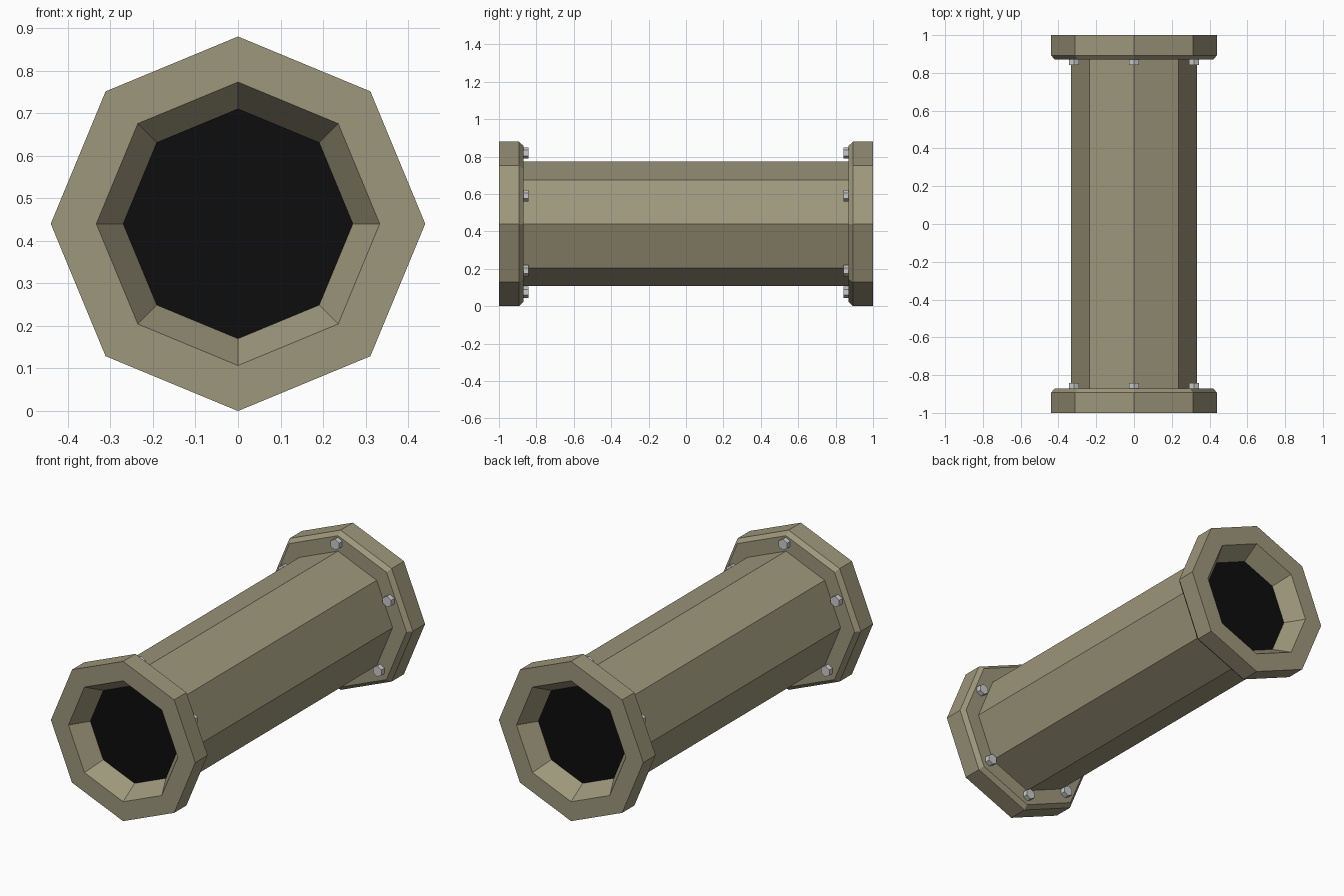
import bpy, bmesh, math
from mathutils import Matrix

if "Cube" in bpy.data.objects:
    bpy.data.objects.remove(bpy.data.objects["Cube"])

CZ = 0.44  # height of the pipe axis
SIDES = 8


def material(name, rgb):
    m = bpy.data.materials.new(name)
    m.diffuse_color = (*rgb, 1)
    m.use_nodes = True
    m.node_tree.nodes["Principled BSDF"].inputs["Base Color"].default_value = m.diffuse_color
    return m


OLIVE = material("olive_paint", (0.34, 0.31, 0.20))
BLACK = material("dark_inside", (0.004, 0.004, 0.004))


def finish(name, bm, mat=None, recalc=True):
    if recalc:
        bmesh.ops.recalc_face_normals(bm, faces=bm.faces)
    me = bpy.data.meshes.new(name)
    bm.to_mesh(me)
    bm.free()
    ob = bpy.data.objects.new(name, me)
    bpy.context.collection.objects.link(ob)
    if mat:
        me.materials.append(mat)
    return ob


def lathe(name, profile, mat, closed=False):
    """Octagonal sweep of (radius, y) points around the pipe axis, outside faces out."""
    bm = bmesh.new()
    rings = []
    for r, y in profile:
        rings.append([bm.verts.new((r * math.cos(a), y, CZ + r * math.sin(a)))
                      for a in (i * math.tau / SIDES for i in range(SIDES))])
    pairs = list(zip(rings, rings[1:]))
    if closed:
        pairs.append((rings[-1], rings[0]))
    for a, b in pairs:
        for i in range(SIDES):
            j = (i + 1) % SIDES
            bm.faces.new((a[i], b[i], b[j], a[j]))
    return finish(name, bm, mat, recalc=closed)


# Long octagonal pipe body
body = lathe("pipe_body", [(0.333, 0.87), (0.333, -0.87)], OLIVE)
body.data.flip_normals()
if body.data.polygons[0].normal.x < 0:
    body.data.flip_normals()

# Bolt centres around the flange (x, z offset from axis)
BOLTS = [(0, 0.379), (0, -0.365)]
for s in (-1, 1):
    BOLTS += [(s * 0.318, 0.15), (s * 0.258, -0.25)]

for end, s in (("front", -1), ("back", 1)):
    # Flange collar with tapered mouth and chamfered inner rim
    lathe(end + "_flange",
          [(0.27, s * 0.9), (0.333, s * 1.0), (0.44, s * 1.0), (0.44, s * 0.893),
           (0.418, s * 0.87), (0.333, s * 0.87), (0.27, s * 0.87)], OLIVE, closed=True)

    # Black disc that closes the mouth
    bm = bmesh.new()
    ring = [bm.verts.new((0.272 * math.cos(i * math.tau / SIDES), s * 0.9,
                          CZ + 0.272 * math.sin(i * math.tau / SIDES)))
            for i in range(SIDES)]
    bm.faces.new(ring if s < 0 else ring[::-1])
    finish(end + "_dark_opening", bm, BLACK, recalc=False)

    # Bolt heads on the inner side of the flange
    bm = bmesh.new()
    for x, z in BOLTS:
        bmesh.ops.create_cone(
            bm, cap_ends=True, segments=6, radius1=0.03, radius2=0.03, depth=0.04,
            matrix=Matrix.Translation((x, s * 0.862, CZ + z)) @ Matrix.Rotation(math.pi / 2, 4, 'X'))
    finish(end + "_flange_bolts", bm)
